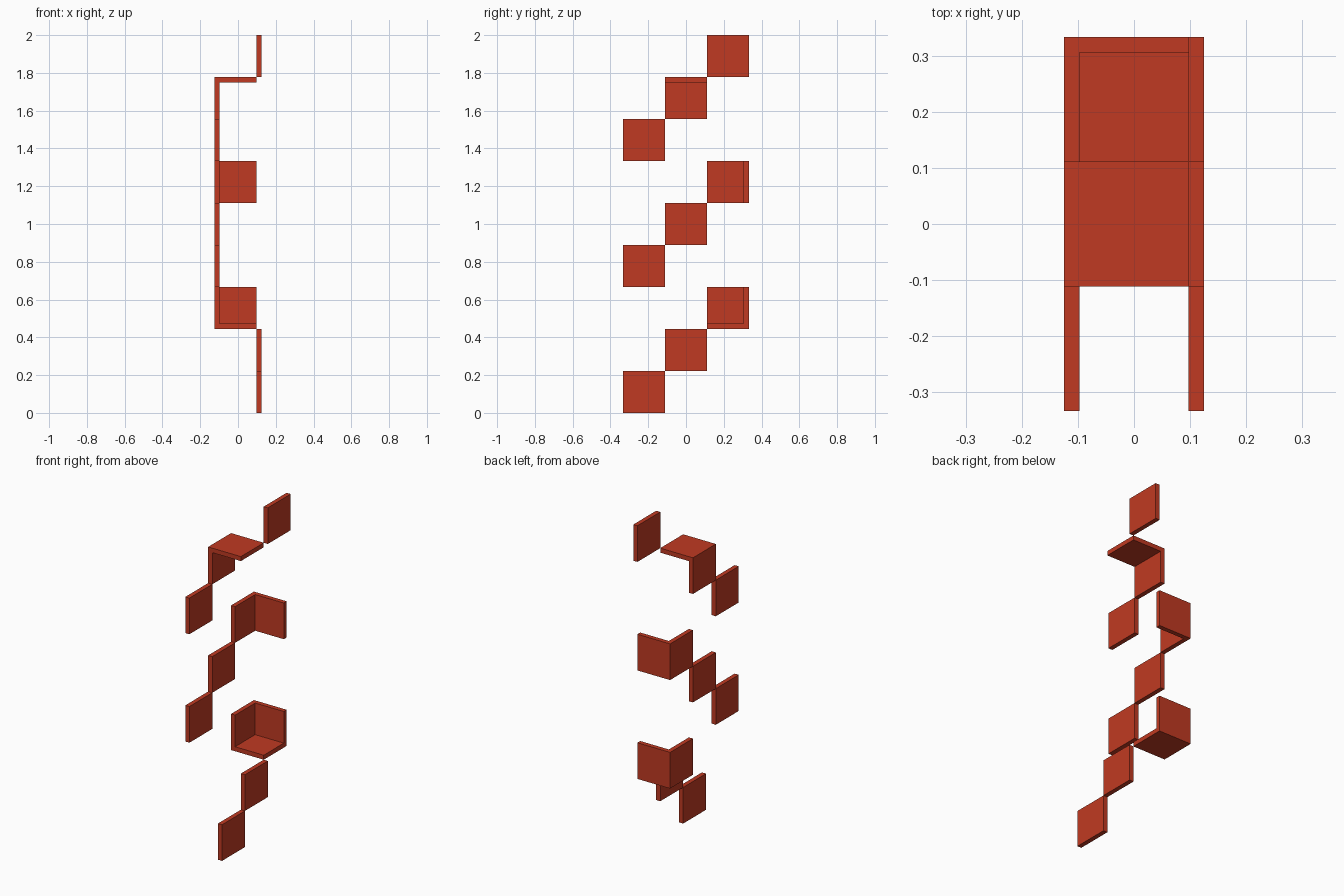
import bpy
import bmesh
from mathutils import Vector

cube = bpy.data.objects.get("Cube")
if cube:
    bpy.data.objects.remove(cube)

CELL = 2 / 9          # edge of one cubic cell
WALL = CELL / 8       # panel thickness
X0 = -(CELL + WALL) / 2

red = bpy.data.materials.new("brick red")
red.use_nodes = True
color = (0.53, 0.042, 0.016, 1)
red.diffuse_color = color
red.node_tree.nodes["Principled BSDF"].inputs["Base Color"].default_value = color

SIDE, BACK, FLOOR, TOP = (-1, 0, 0), (0, 1, 0), (0, 0, -1), (0, 0, 1)


def cell_panels(name, column, level, walls):
    """Keep the listed walls of a cubic cell and thicken them inward."""
    bm = bmesh.new()
    bmesh.ops.create_cube(bm, size=CELL)
    bm.normal_update()
    unwanted = [f for f in bm.faces
                if not any(f.normal.dot(Vector(w)) > 0.9 for w in walls)]
    bmesh.ops.delete(bm, geom=unwanted, context='FACES')
    center = Vector((X0 + (column + 0.5) * CELL,
                     (level % 3 - 1) * CELL,
                     (level + 0.5) * CELL))
    bmesh.ops.translate(bm, verts=bm.verts, vec=center)
    mesh = bpy.data.meshes.new(name)
    bm.to_mesh(mesh)
    bm.free()
    mesh.materials.append(red)
    obj = bpy.data.objects.new(name, mesh)
    bpy.context.collection.objects.link(obj)
    solid = obj.modifiers.new("thickness", 'SOLIDIFY')
    solid.thickness = WALL
    solid.offset = -1
    solid.use_even_offset = True


# Cells climb diagonally, three steps to each run: name, column, walls
cells = [
    ("bottom_panel", 1, [SIDE]),
    ("lower_panel", 1, [SIDE]),
    ("lower_corner_box", 0, [SIDE, BACK, FLOOR]),
    ("middle_front_panel", 0, [SIDE]),
    ("middle_panel", 0, [SIDE]),
    ("middle_corner", 0, [SIDE, BACK]),
    ("upper_front_panel", 0, [SIDE]),
    ("upper_shelf", 0, [SIDE, TOP]),
    ("top_panel", 1, [SIDE]),
]
for level, (name, column, walls) in enumerate(cells):
    cell_panels(name, column, level, walls)
